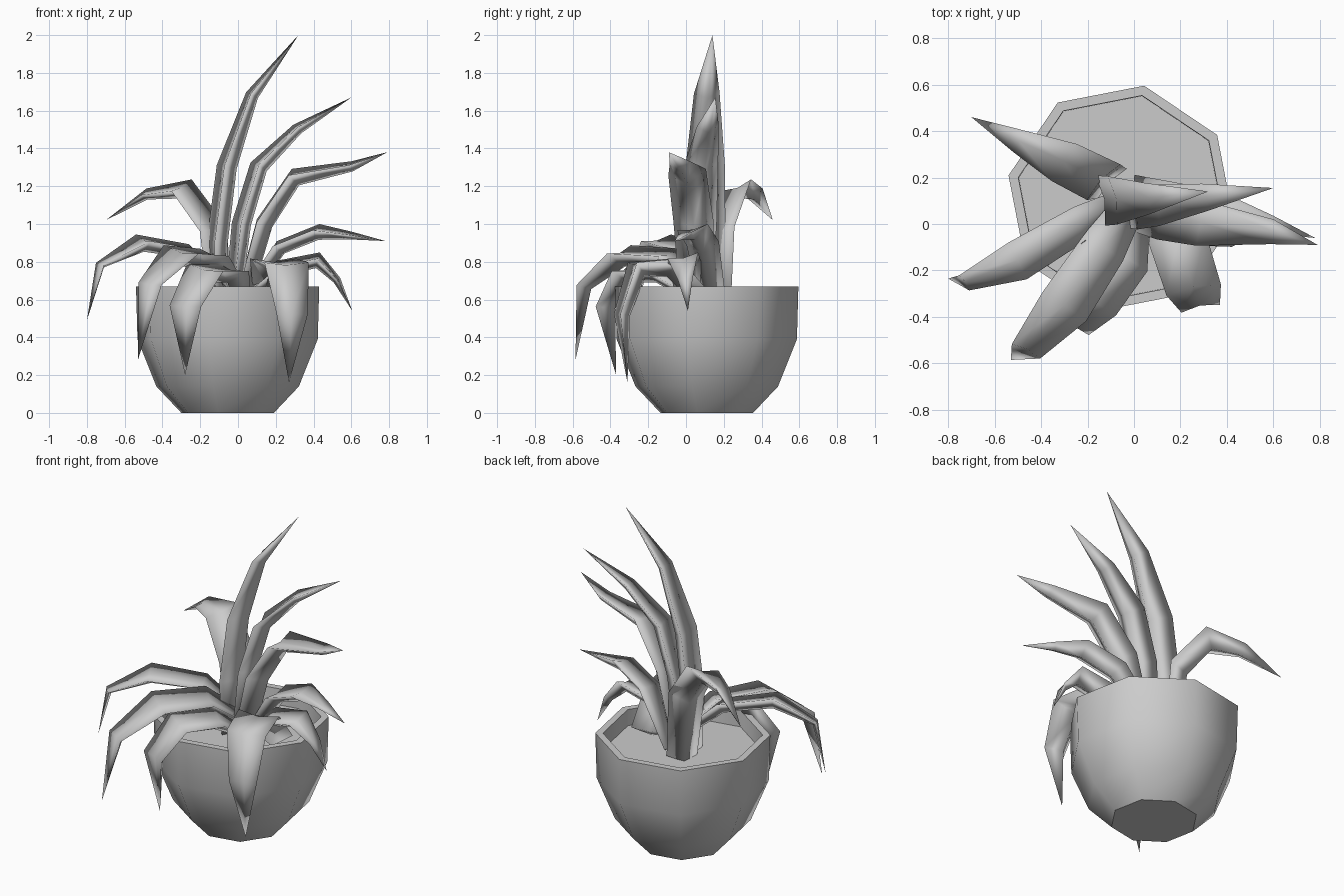
import bpy, bmesh, math
from mathutils import Vector

cube = bpy.data.objects.get("Cube")
if cube:
    bpy.data.objects.remove(cube, do_unlink=True)

grey = bpy.data.materials.new("plain_grey")
grey.use_nodes = True
colour = (0.6, 0.6, 0.6, 1)
grey.diffuse_color = colour
grey.node_tree.nodes["Principled BSDF"].inputs["Base Color"].default_value = colour


def finish(name, bm, sharp_angle=None):
    bmesh.ops.recalc_face_normals(bm, faces=bm.faces)
    mesh = bpy.data.meshes.new(name)
    bm.to_mesh(mesh)
    bm.free()
    mesh.materials.append(grey)
    mesh.shade_smooth()
    if sharp_angle:
        mesh.set_sharp_from_angle(angle=math.radians(sharp_angle))
    obj = bpy.data.objects.new(name, mesh)
    bpy.context.collection.objects.link(obj)
    return obj


def bridge(bm, low, high):
    n = len(low)
    for i in range(n):
        j = (i + 1) % n
        bm.faces.new((low[i], low[j], high[j], high[i]))


# Eight-sided pot, turned from a profile and closed by base and soil
def make_pot(name, profile, centre, sides, turn):
    bm = bmesh.new()
    rings = []
    for r, z in profile:
        angles = [turn + math.tau * i / sides for i in range(sides)]
        rings.append([bm.verts.new((centre[0] + r * math.cos(a),
                                    centre[1] + r * math.sin(a), z)) for a in angles])
    for low, high in zip(rings, rings[1:]):
        bridge(bm, low, high)
    bm.faces.new(rings[0])
    bm.faces.new(rings[-1])
    return finish(name, bm, 46.5)


make_pot("pot",
         [(0.25, 0), (0.385, 0.14), (0.487, 0.39), (0.495, 0.67),
          (0.452, 0.67), (0.45, 0.57)],
         (-0.055, 0.11), 8, math.radians(33.5))


# Thick channelled leaf along a path, ending in a point; roll tips its front edge down
def make_leaf(name, path, half_width, taper=0.6, roll=0.2, root=0.8):
    pts = [Vector(p) for p in path]
    heading = pts[-1] - pts[0]
    level = Vector((-heading.y, heading.x, 0)).normalized()
    roll = math.copysign(roll, level.y)
    bm = bmesh.new()
    rows = []
    for i, scale in enumerate((root, 0.6 + 0.45 * root, 0.92, taper)):
        p, w = pts[i], half_width * scale
        tangent = (pts[i + 1] - pts[max(i - 1, 0)]).normalized()
        up = tangent.cross(level).normalized()
        side = level * math.cos(roll) + up * math.sin(roll)
        up = tangent.cross(side).normalized()
        rows.append([bm.verts.new(p + side * w * s + up * w * h)
                     for s, h in ((1, 0.42), (0, 0.25), (-1, 0.42), (0, -0.42))])
    for a, b in zip(rows, rows[1:]):
        bridge(bm, a, b)
    bm.faces.new(rows[0])
    tip = bm.verts.new(pts[-1])
    for k in range(4):
        bm.faces.new((rows[-1][k], rows[-1][(k + 1) % 4], tip))
    return finish(name, bm)


# Upright leaves
make_leaf("tall_leaf", [(-0.1, 0.11, 0.57), (-0.1, 0.11, 0.9), (-0.05, 0.11, 1.3),
                        (0.08, 0.115, 1.68), (0.32, 0.14, 2)], 0.115, 0.6, 0.12)
make_leaf("second_leaf", [(-0.02, 0.07, 0.57), (0.03, 0.08, 1), (0.12, 0.09, 1.3),
                          (0.32, 0.12, 1.5), (0.6, 0.155, 1.67)], 0.1, 0.6, 0.12)
make_leaf("third_leaf", [(0.02, 0.06, 0.57), (0.14, 0.04, 1), (0.3, 0.01, 1.24),
                         (0.6, -0.03, 1.3), (0.79, -0.09, 1.38)], 0.11, 0.5)

# Arching leaves on the left, back and right
make_leaf("left_low_leaf", [(0.02, 0.14, 0.57), (0.22, 0.09, 0.87), (0.42, 0.04, 0.95),
                            (0.59, 0, 0.935), (0.78, -0.06, 0.91)], 0.09, 0.45)
make_leaf("left_small_leaf", [(0, 0.03, 0.57), (0.23, 0, 0.76), (0.42, -0.01, 0.8),
                              (0.52, 0, 0.7), (0.605, 0.01, 0.54)], 0.09, 0.45)
make_leaf("back_leaf", [(-0.12, 0.2, 0.57), (-0.16, 0.21, 0.96), (-0.31, 0.285, 1.17),
                        (-0.49, 0.36, 1.15), (-0.7, 0.46, 1.02)], 0.11, 0.5, 0.35)
make_leaf("right_leaf", [(0, 0.13, 0.62), (-0.25, 0, 0.85), (-0.5, -0.15, 0.89),
                         (-0.72, -0.245, 0.78), (-0.8, -0.235, 0.49)], 0.098, 0.4, 0.2, 0.45)

# Leaves drooping over the front rim
make_leaf("front_right_leaf", [(0, 0.12, 0.63), (-0.14, -0.1, 0.81), (-0.3, -0.34, 0.82),
                               (-0.455, -0.525, 0.67), (-0.53, -0.585, 0.28)],
          0.125, 0.55, 0.2, 0.5)
make_leaf("front_centre_leaf", [(0, 0.06, 0.6), (-0.04, -0.15, 0.73), (-0.17, -0.32, 0.73),
                                (-0.265, -0.41, 0.56), (-0.28, -0.37, 0.2)],
          0.12, 0.75, 0.2, 0.6)
make_leaf("front_left_leaf", [(0.19, 0.08, 0.6), (0.19, -0.08, 0.77), (0.25, -0.25, 0.76),
                              (0.28, -0.33, 0.52), (0.27, -0.31, 0.16)], 0.13, 0.65, 0)
